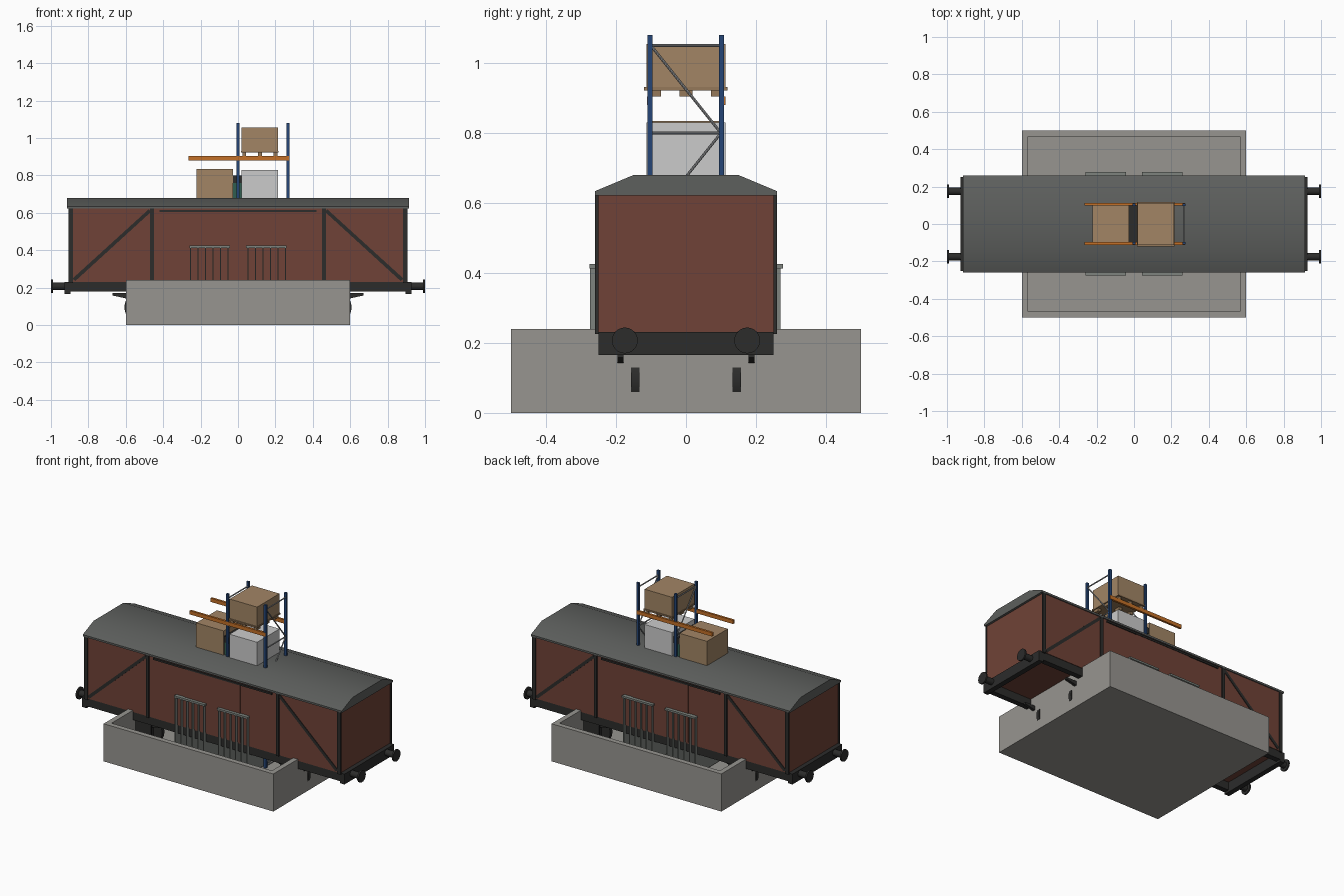
import bpy, bmesh, math
from mathutils import Vector

if "Cube" in bpy.data.objects:
    bpy.data.objects.remove(bpy.data.objects["Cube"])

COLORS = {
    "rust": (0.16, 0.055, 0.038), "roof": (0.11, 0.115, 0.11), "dark": (0.025, 0.025, 0.024),
    "concrete": (0.31, 0.30, 0.28), "cardboard": (0.36, 0.235, 0.13), "wood": (0.30, 0.19, 0.10),
    "blue": (0.018, 0.06, 0.18), "orange": (0.55, 0.16, 0.02), "wrap": (0.55, 0.56, 0.58),
    "sheet": (0.21, 0.23, 0.21), "steel": (0.33, 0.34, 0.35), "green": (0.03, 0.11, 0.08),
}
MATS = {}
for key, c in COLORS.items():
    MATS[key] = bpy.data.materials.new(key)
    MATS[key].diffuse_color = (*c, 1)


def finish(name, bm, mat):
    bmesh.ops.recalc_face_normals(bm, faces=bm.faces[:])
    me = bpy.data.meshes.new(name)
    bm.to_mesh(me)
    bm.free()
    ob = bpy.data.objects.new(name, me)
    bpy.context.collection.objects.link(ob)
    me.materials.append(MATS[mat])
    return ob


def smooth(ob):
    bpy.ops.object.select_all(action='DESELECT')
    ob.select_set(True)
    bpy.context.view_layer.objects.active = ob
    bpy.ops.object.shade_smooth_by_angle(angle=math.radians(30))


def box(name, x, y, z, mat):
    """Box from (min, max) ranges."""
    bm = bmesh.new()
    bmesh.ops.create_cube(bm, size=1)
    for v in bm.verts:
        v.co = Vector(((r[0] + r[1]) / 2 + c * (r[1] - r[0]) for r, c in zip((x, y, z), v.co)))
    return finish(name, bm, mat)


def cyl(name, a, b, r, mat, n=24):
    """Cylinder between two points."""
    a, b = Vector(a), Vector(b)
    bm = bmesh.new()
    bmesh.ops.create_cone(bm, cap_ends=True, segments=n, radius1=r, radius2=r, depth=(b - a).length)
    bm.transform(Vector((b - a)).to_track_quat('Z', 'Y').to_matrix().to_4x4())
    bmesh.ops.translate(bm, verts=bm.verts, vec=(a + b) / 2)
    ob = finish(name, bm, mat)
    smooth(ob)
    return ob


def prism(name, pts, axis, lo, hi, mat):
    """Extrude a 2D profile: axis 0 uses (y, z), axis 1 uses (x, z)."""
    bm = bmesh.new()
    vs = [bm.verts.new((lo, u, w) if axis == 0 else (u, lo, w)) for u, w in pts]
    f = bm.faces.new(vs)
    ext = bmesh.ops.extrude_face_region(bm, geom=[f])["geom"]
    d = Vector((hi - lo, 0, 0)) if axis == 0 else Vector((0, hi - lo, 0))
    bmesh.ops.translate(bm, verts=[e for e in ext if isinstance(e, bmesh.types.BMVert)], vec=d)
    return finish(name, bm, mat)


def span(c, h):
    return (c - h, c + h)


# Concrete basin: open box made by insetting and sinking the top face
bm = bmesh.new()
bmesh.ops.create_cube(bm, size=1)
for v in bm.verts:
    v.co = Vector((v.co.x * 1.2, v.co.y, (v.co.z + 0.5) * 0.24))
top = max(bm.faces, key=lambda f: f.calc_center_median().z)
bmesh.ops.inset_region(bm, faces=[top], thickness=0.047)
inner = bmesh.ops.extrude_face_region(bm, geom=[top])["geom"]
bmesh.ops.translate(bm, verts=[e for e in inner if isinstance(e, bmesh.types.BMVert)], vec=(0, 0, -0.2))
bmesh.ops.delete(bm, geom=[top], context='FACES') if top.is_valid else None
finish("basin", bm, "concrete")

# Two cassettes of upright sheets standing in the basin
for s in (-1, 1):
    box("cassette_top", span(s * 0.152, 0.108), (-0.276, 0.278), (0.413, 0.425), "sheet")
    for i in range(6):
        box("cassette_sheet", span(s * (0.053 + i * 0.04), 0.0025), (-0.274, 0.27), (0.05, 0.415), "sheet")

# Wagon body and roof
box("wagon_body", (-0.9, 0.9), (-0.253, 0.253), (0.23, 0.626), "rust")
half = [(0.26, 0.622), (0.26, 0.634), (0.15, 0.68)]
smooth(prism("wagon_roof", half + [(-y, z) for y, z in reversed(half)], 0, -0.915, 0.915, "roof"))

# Side framing, doors, rails and solebars on both sides
for s in (-1, 1):
    ys = sorted((s * 0.25, s * 0.26))
    yd = sorted((s * 0.25, s * 0.257))
    box("door", (-0.195, 0.195), yd, (0.238, 0.605), "rust")
    box("door_rail", (-0.42, 0.42), ys, (0.605, 0.616), "dark")
    box("solebar", (-0.91, 0.91), sorted((s * 0.215, s * 0.25)), (0.178, 0.231), "dark")
    for e in (-1, 1):
        box("corner_post", sorted((e * 0.882, e * 0.906)), ys, (0.225, 0.624), "dark")
        box("side_post", span(e * 0.46, 0.01), ys, (0.225, 0.624), "dark")
        brace = [(e * 0.87, 0.235), (e * 0.885, 0.248), (e * 0.478, 0.618), (e * 0.465, 0.605)]
        prism("diagonal_brace", brace, 1, yd[0], yd[1], "dark")
        # Buffers
        y = s * 0.175
        cyl("buffer_shank", (e * 0.91, y, 0.207), (e * 0.992, y, 0.207), 0.02, "dark")
        cyl("buffer_head", (e * 0.99, y, 0.207), (e * 1.0, y, 0.207), 0.037, "dark")
        # Running gear: wheel, axle box, guard and leaf spring
        cyl("wheel", (e * 0.517, s * 0.133, 0.095), (e * 0.517, s * 0.157, 0.095), 0.09, "dark", 32)
        box("axle_box", span(e * 0.517, 0.035), span(s * 0.19, 0.025), (0.065, 0.135), "dark")
        box("axle_guard", span(e * 0.517, 0.06), span(s * 0.22, 0.006), (0.09, 0.2), "dark")
        spring = [(-0.155, 0.17), (-0.155, 0.158), (-0.05, 0.135), (0.05, 0.135), (0.155, 0.158), (0.155, 0.17)]
        prism("leaf_spring", [(e * 0.517 + x, z) for x, z in spring], 1, s * 0.178, s * 0.196, "dark")

# Headstocks and axles
for e in (-1, 1):
    box("headstock", sorted((e * 0.895, e * 0.928)), (-0.25, 0.25), (0.165, 0.231), "dark")
    cyl("axle", (e * 0.517, -0.19, 0.095), (e * 0.517, 0.19, 0.095), 0.015, "dark", 16)

# Storage rack frames: posts with bracing
for x in (0.0, 0.267):
    for y in (-0.103, 0.102):
        box("rack_post", span(x, 0.008), span(y, 0.007), (0.002, 1.08), "blue")
    y0, level, step = -0.1, 1.05, 0.25
    cyl("rack_crossbar", (x, -0.1, 1.05), (x, 0.1, 1.05), 0.004, "steel", 8)
    while level - step > 0:
        cyl("rack_diagonal", (x, y0, level), (x, -y0, level - step), 0.004, "steel", 8)
        cyl("rack_crossbar", (x, -0.1, level - step), (x, 0.1, level - step), 0.004, "steel", 8)
        y0, level = -y0, level - step

# Rack beams
for z in (0.29, 0.59, 0.892):
    for y in (-0.104, 0.106):
        box("rack_beam", (-0.264, 0.272), span(y, 0.007), (z - 0.012, z + 0.012), "orange")


# Palletised loads
def load(x, z0, z1, hy, mat):
    for y in (-0.09, 0.0, 0.09):
        for dx in (-0.083, 0, 0.083):
            box("pallet_block", span(x + dx, 0.01), span(y, 0.018), (z0, z0 + 0.02), "wood")
    box("pallet_deck", span(x, 0.1), (-0.12, 0.118), (z0 + 0.018, z0 + 0.027), "wood")
    box("load_box", span(x, 0.097), (-hy, hy), (z0 + 0.027, z1), mat)


load(0.117, 0.904, 1.055, 0.113, "cardboard")
load(0.117, 0.602, 0.83, 0.113, "wrap")
load(-0.125, 0.602, 0.835, 0.105, "cardboard")
load(0.117, 0.04, 0.22, 0.105, "wrap")
load(-0.125, 0.04, 0.22, 0.105, "cardboard")

# Machine between the loads
box("machine_body", (-0.03, 0.022), (-0.095, 0.095), (0.6, 0.76), "green")
box("machine_cap", (-0.03, 0.022), (-0.1, 0.1), (0.76, 0.8), "dark")

for m in bpy.data.materials:
    if m.users and not m.is_grease_pencil:
        m.use_nodes = True
        m.node_tree.nodes["Principled BSDF"].inputs["Base Color"].default_value = m.diffuse_color
